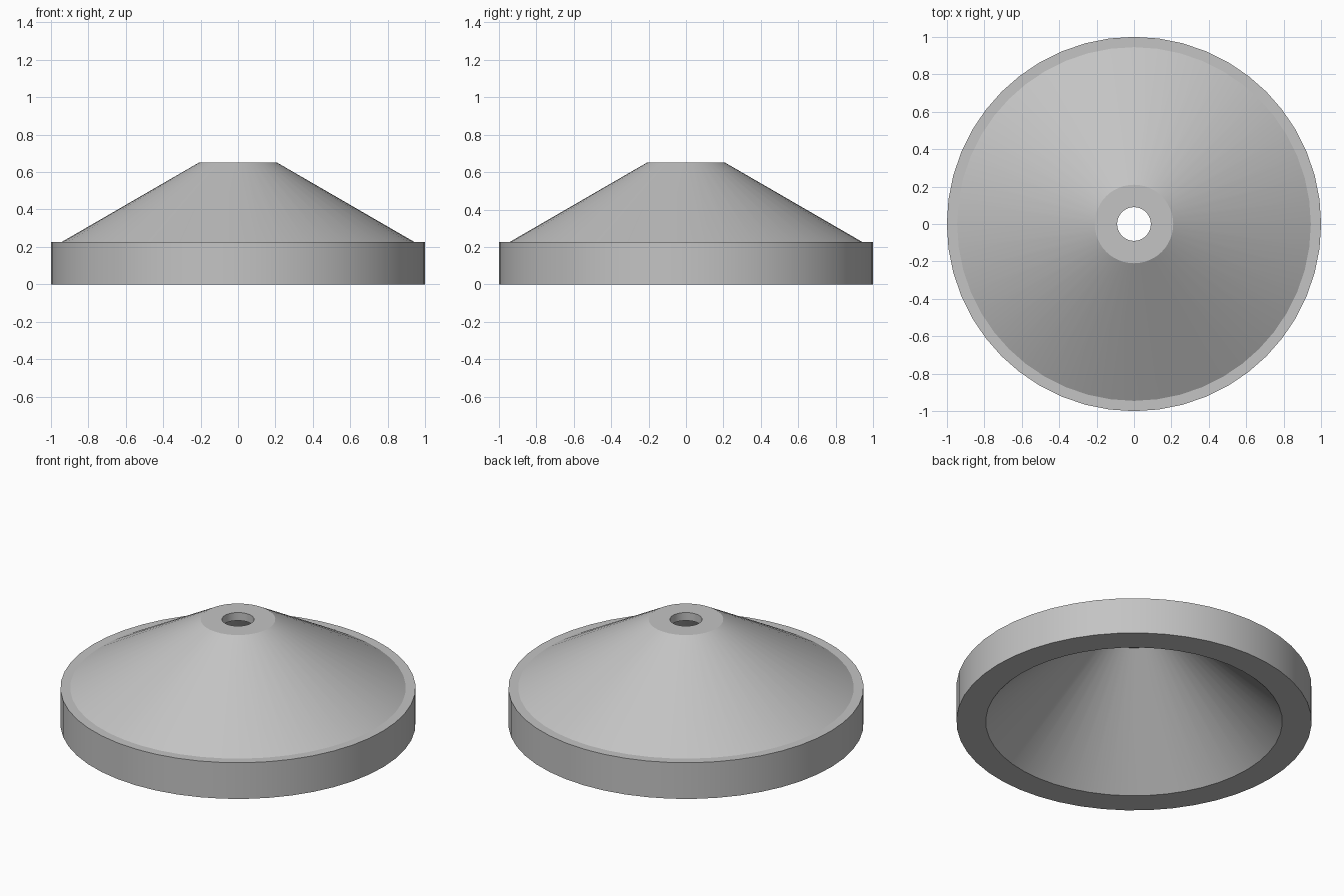
import bpy
import bmesh
from math import radians, tau
from mathutils import Matrix

SEGMENTS = 48

cube = bpy.data.objects.get("Cube")
if cube:
    bpy.data.objects.remove(cube, do_unlink=True)

# Plain grey finish
grey = bpy.data.materials.new("plain grey")
grey.use_nodes = True
colour = (0.55, 0.55, 0.55, 1)
grey.diffuse_color = colour
grey.node_tree.nodes["Principled BSDF"].inputs["Base Color"].default_value = colour


def lathe(name, profile):
    """Revolve a closed (radius, height) profile about the z axis."""
    bm = bmesh.new()
    rings = []
    for i in range(SEGMENTS):
        turn = Matrix.Rotation(tau * i / SEGMENTS, 3, "Z")
        rings.append([bm.verts.new(turn @ Matrix.Identity(3).col[0] * r
                                   + Matrix.Identity(3).col[2] * z)
                      for r, z in profile])
    count = len(profile)
    for i, ring in enumerate(rings):
        following = rings[(i + 1) % SEGMENTS]
        for j in range(count):
            k = (j + 1) % count
            bm.faces.new((ring[j], following[j], following[k], ring[k]))
    bmesh.ops.recalc_face_normals(bm, faces=bm.faces)
    mesh = bpy.data.meshes.new(name)
    bm.to_mesh(mesh)
    bm.free()
    mesh.materials.append(grey)
    obj = bpy.data.objects.new(name, mesh)
    bpy.context.collection.objects.link(obj)
    return obj


# Hollow conical cover: rim band, sloping shell, flat top with a bolt hole
cover = lathe("conical_cover", [
    (0.835, 0.0), (1.0, 0.0), (1.0, 0.225), (0.945, 0.225),
    (0.21, 0.65), (0.09, 0.65), (0.09, 0.60), (0.21, 0.60),
])

# Smooth round walls with crisp edges between them
bpy.ops.object.select_all(action="DESELECT")
cover.select_set(True)
bpy.context.view_layer.objects.active = cover
bpy.ops.object.shade_smooth_by_angle(angle=radians(25))
